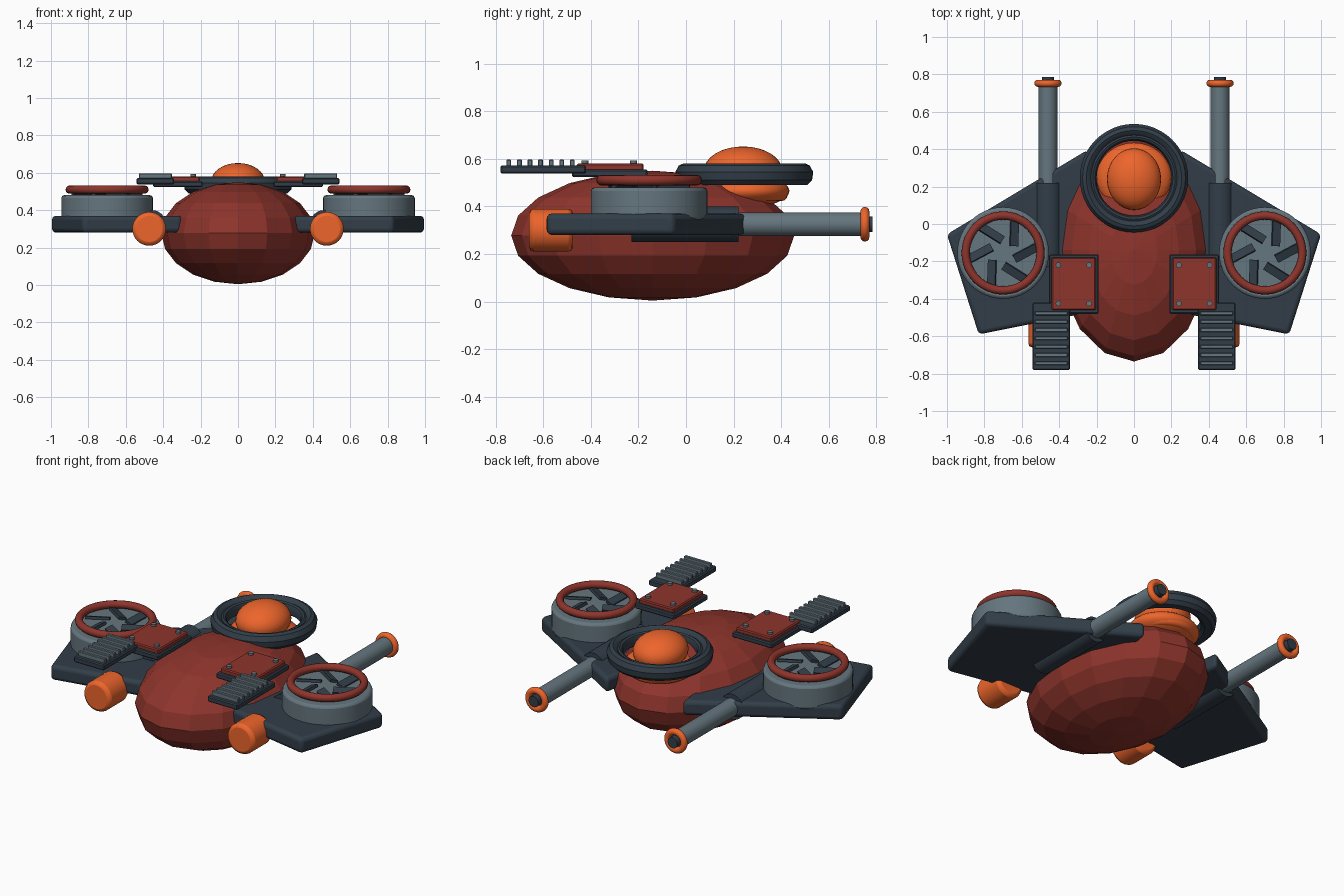
import bpy, bmesh
from math import pi, cos, sin, radians
from mathutils import Matrix, Vector

if "Cube" in bpy.data.objects:
    bpy.data.objects.remove(bpy.data.objects["Cube"])


def material(name, rgb):
    m = bpy.data.materials.new(name)
    m.diffuse_color = (*rgb, 1)
    m.use_nodes = True
    m.node_tree.nodes["Principled BSDF"].inputs["Base Color"].default_value = m.diffuse_color
    return m


DARK = material("dark_steel", (0.032, 0.048, 0.066))
GREY = material("grey_steel", (0.13, 0.18, 0.21))
RED = material("dark_red", (0.27, 0.035, 0.025))
ORANGE = material("orange", (0.85, 0.13, 0.025))
ALONG_Y = Matrix.Rotation(-pi / 2, 4, 'X')


def finish(name, bm, mat, bevel=0, smooth=True, segments=2):
    bmesh.ops.recalc_face_normals(bm, faces=bm.faces[:])
    me = bpy.data.meshes.new(name)
    bm.to_mesh(me)
    bm.free()
    me.materials.append(mat)
    ob = bpy.data.objects.new(name, me)
    bpy.context.collection.objects.link(ob)
    if bevel:
        mod = ob.modifiers.new("bevel", 'BEVEL')
        mod.width, mod.segments = bevel, segments
        mod.limit_method, mod.angle_limit = 'ANGLE', radians(40)
    if smooth:
        bpy.ops.object.select_all(action='DESELECT')
        ob.select_set(True)
        bpy.context.view_layer.objects.active = ob
        bpy.ops.object.shade_smooth_by_angle(angle=radians(35))
    return ob


def box(name, lo, hi, mat, bevel=0.006):
    lo, hi = Vector(lo), Vector(hi)
    bm = bmesh.new()
    bmesh.ops.create_cube(bm, size=1, matrix=Matrix.Translation((lo + hi) / 2)
                          @ Matrix.Diagonal((*(hi - lo), 1)))
    return finish(name, bm, mat, bevel, smooth=False, segments=1)


def ellipsoid(name, centre, radii, mat, u=32, v=16, smooth=True):
    bm = bmesh.new()
    bmesh.ops.create_uvsphere(bm, u_segments=u, v_segments=v, radius=1,
                              matrix=Matrix.Translation(centre) @ Matrix.Diagonal((*radii, 1)))
    return finish(name, bm, mat, smooth=smooth)


def cylinder(name, centre, r, depth, mat, rot=Matrix(), bevel=0, n=32):
    bm = bmesh.new()
    bmesh.ops.create_cone(bm, cap_ends=True, segments=n, radius1=r, radius2=r, depth=depth,
                          matrix=Matrix.Translation(centre) @ rot)
    return finish(name, bm, mat, bevel)


def lathe(name, centre, profile, mat, rot=Matrix(), n=48):
    # closed (radius, height) profile swept round the local z axis
    bm = bmesh.new()
    m = Matrix.Translation(centre) @ rot
    rings = [[bm.verts.new(m @ Vector((r * cos(2 * pi * i / n), r * sin(2 * pi * i / n), h)))
              for r, h in profile] for i in range(n)]
    k = len(profile)
    for i in range(n):
        a, b = rings[i], rings[(i + 1) % n]
        for j in range(k):
            bm.faces.new((a[j], b[j], b[(j + 1) % k], a[(j + 1) % k]))
    return finish(name, bm, mat)


def torus(name, centre, major, minor, mat, rot=Matrix(), n=48):
    circle = [(major + minor * cos(a * pi / 6), minor * sin(a * pi / 6)) for a in range(12)]
    return lathe(name, centre, circle, mat, rot, n)


# faceted hull
ellipsoid("hull", (0, -0.14, 0.277), (0.41, 0.595, 0.273), RED, 16, 10, smooth=False)

# cockpit: orange collar, dome and dark surrounding ring
ellipsoid("cockpit_base", (0, 0.25, 0.465), (0.2, 0.185, 0.07), ORANGE)
torus("cockpit_collar", (0, 0.25, 0.45), 0.15, 0.028, ORANGE)
ellipsoid("cockpit_dome", (0, 0.24, 0.55), (0.145, 0.165, 0.102), ORANGE)
lathe("cockpit_ring", (0, 0.245, 0),
      [(0.225, 0.49), (0.265, 0.49), (0.285, 0.51), (0.29, 0.545), (0.275, 0.572), (0.255, 0.581),
       (0.238, 0.572), (0.23, 0.562), (0.22, 0.568), (0.208, 0.562), (0.2, 0.545), (0.205, 0.505)], DARK)

for s, side in ((-1, "left"), (1, "right")):
    # wing plate
    bm = bmesh.new()
    outline = [(1.0, -0.055), (0.83, -0.59), (0.3, -0.485), (0.22, 0.2), (0.25, 0.395)]
    face = bm.faces.new([bm.verts.new((s * x, y, 0.28)) for x, y in outline])
    top = bmesh.ops.extrude_face_region(bm, geom=[face])["geom"]
    bmesh.ops.translate(bm, vec=(0, 0, 0.09), verts=[e for e in top if isinstance(e, bmesh.types.BMVert)])
    finish(side + "_wing", bm, DARK, 0.022, segments=3)

    # lift fan: drum, rim and pinwheel blades
    fx, fy = s * 0.7, -0.155
    cylinder(side + "_fan_drum", (fx, fy, 0.41), 0.245, 0.14, GREY, bevel=0.015, n=48)
    torus(side + "_fan_rim", (fx, fy, 0.51), 0.2, 0.022, RED)
    bm = bmesh.new()
    for i in range(6):
        a = radians(60 * i)
        m = (Matrix.Translation((fx, fy, 0.49)) @ Matrix.Rotation(a, 4, 'Z')
             @ Matrix.Translation((0.12, 0, 0)) @ Matrix.Rotation(radians(28), 4, 'Z')
             @ Matrix.Rotation(radians(20), 4, 'X') @ Matrix.Diagonal((0.135, 0.045, 0.015, 1)))
        bmesh.ops.create_cube(bm, size=1, matrix=m)
    finish(side + "_fan_blades", bm, DARK, smooth=False)

    # gun: housing, barrel, muzzle ring and bore
    gx = s * 0.46
    cylinder(side + "_gun_housing", (gx, -0.005, 0.325), 0.075, 0.45, DARK, ALONG_Y)
    cylinder(side + "_gun_barrel", (gx, 0.46, 0.325), 0.05, 0.58, GREY, ALONG_Y)
    torus(side + "_muzzle_ring", (gx, 0.752, 0.325), 0.054, 0.019, ORANGE, ALONG_Y, 32)
    cylinder(side + "_muzzle_bore", (gx, 0.745, 0.325), 0.032, 0.08, DARK, ALONG_Y, n=24)

    # thruster
    cylinder(side + "_thruster", (s * 0.475, -0.567, 0.3), 0.09, 0.185, ORANGE, ALONG_Y, 0.02)

    # bolted armour panel
    px = s * 0.322
    box(side + "_panel_base", (px - 0.132, -0.48, 0.523), (px + 0.132, -0.162, 0.555), DARK)
    box(side + "_panel", (px - 0.118, -0.46, 0.55), (px + 0.118, -0.178, 0.58), RED)
    for dx in (-0.082, 0.082):
        for by in (-0.22, -0.425):
            cylinder("panel_bolt", (px + dx, by, 0.582), 0.015, 0.02, GREY, n=12)

    # ribbed tail vane
    vx = s * 0.442
    box(side + "_vane", (vx - 0.1, -0.78, 0.538), (vx + 0.1, -0.42, 0.572), DARK)
    for i in range(7):
        ry = -0.745 + i * 0.0445
        box("vane_rib", (vx - 0.088, ry - 0.01, 0.568), (vx + 0.088, ry + 0.01, 0.597), GREY, 0.003)
